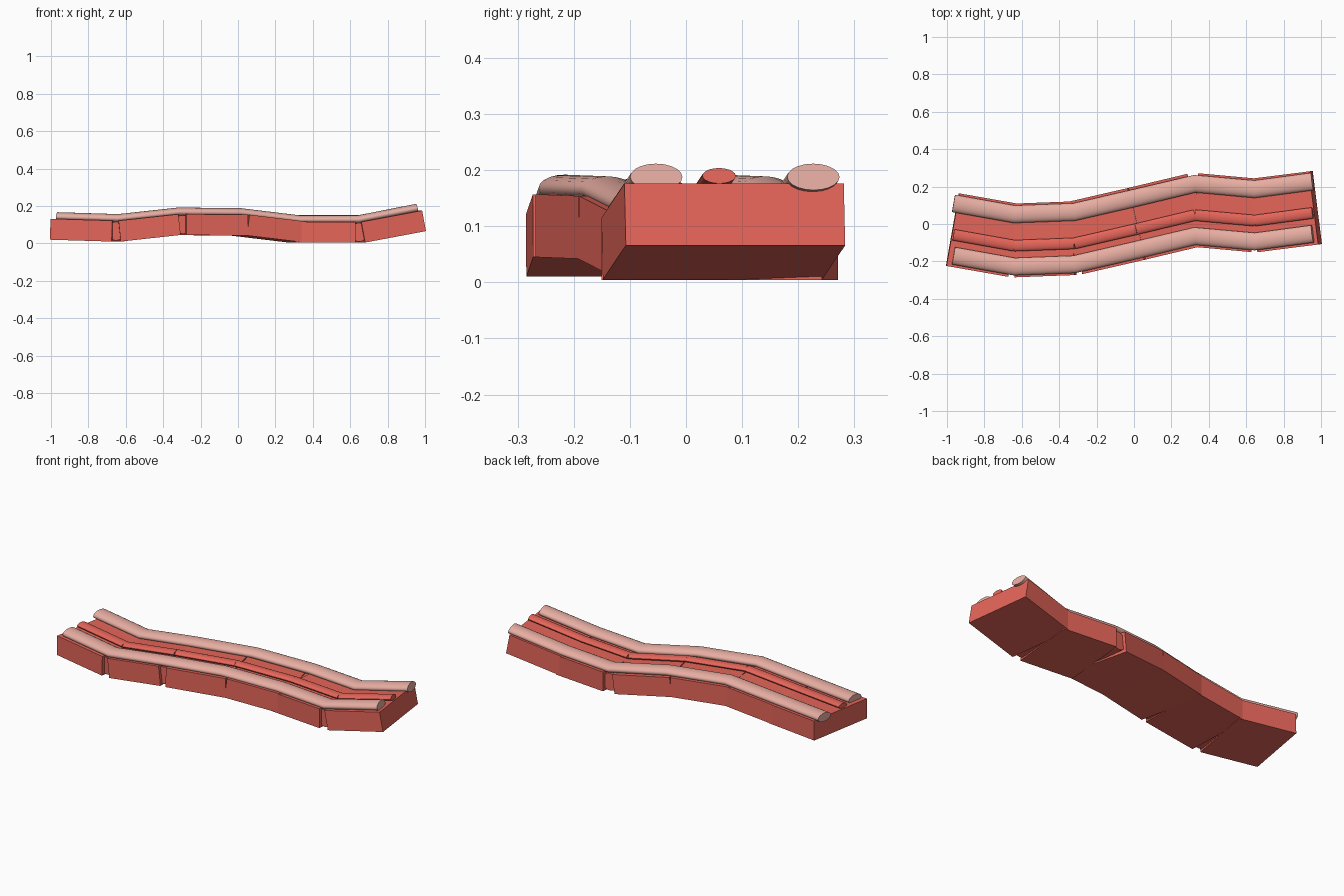
import bpy, bmesh, math
from mathutils import Vector, Matrix

if "Cube" in bpy.data.objects:
    bpy.data.objects.remove(bpy.data.objects["Cube"])

UP = Vector((0, 0, 1))
WIDTH, THICK = 0.394, 0.112

# Centre line of the winding deck
PATH = [Vector(p) for p in (
    (-0.97, -0.03, 0.076), (-0.64, -0.088, 0.066), (-0.32, -0.076, 0.101),
    (0.01, 0.0, 0.098), (0.325, 0.075, 0.06), (0.645, 0.046, 0.06),
    (0.97, 0.087, 0.121))]


def material(name, color):
    m = bpy.data.materials.new(name)
    m.diffuse_color = color
    m.use_nodes = True
    m.node_tree.nodes["Principled BSDF"].inputs["Base Color"].default_value = m.diffuse_color
    return m


RED = material("red", (0.78, 0.13, 0.10, 1))
PALE = material("pale_pink", (0.80, 0.42, 0.36, 1))


def frame(direction):
    # Forward, sideways and upward axes without roll
    f = direction.normalized()
    side = UP.cross(f).normalized()
    return f, side, f.cross(side)


def finish(name, bm, mat, smooth=False):
    bmesh.ops.recalc_face_normals(bm, faces=bm.faces)
    me = bpy.data.meshes.new(name)
    bm.to_mesh(me)
    bm.free()
    me.materials.append(mat)
    ob = bpy.data.objects.new(name, me)
    bpy.context.collection.objects.link(ob)
    if smooth:
        bpy.ops.object.select_all(action='DESELECT')
        ob.select_set(True)
        bpy.context.view_layer.objects.active = ob
        bpy.ops.object.shade_smooth_by_angle(angle=math.radians(35))
    return ob


def block(name, a, b):
    f, s, u = frame(b - a)
    mid, bm = (a + b) / 2, bmesh.new()
    rot = Matrix((f, s, u)).transposed().to_4x4()
    size = Matrix.Diagonal(((b - a).length, WIDTH, THICK, 1))
    bmesh.ops.create_cube(bm, size=1, matrix=Matrix.Translation(mid) @ rot @ size)
    return finish(name, bm, RED)


def tube(name, pts, rw, rh, mat, sides=20):
    # Elliptical profile swept along a line of points
    bm, rings, n = bmesh.new(), [], len(pts)
    for i, p in enumerate(pts):
        a = (pts[i] - pts[i - 1]).normalized() if i > 0 else Vector()
        b = (pts[i + 1] - pts[i]).normalized() if i < n - 1 else Vector()
        _, s, u = frame(a + b)
        rings.append([bm.verts.new(p + s * rw * math.cos(t) + u * rh * math.sin(t))
                      for t in (2 * math.pi * k / sides for k in range(sides))])
    for r0, r1 in zip(rings, rings[1:]):
        for k in range(sides):
            j = (k + 1) % sides
            bm.faces.new((r0[k], r0[j], r1[j], r1[k]))
    bm.faces.new(rings[0])
    bm.faces.new(rings[-1])
    return finish(name, bm, mat, True)


def offset(dy, dz):
    pts = [p + Vector((0, dy, THICK / 2 + dz)) for p in PATH]
    pts[0].x, pts[-1].x = -0.965, 0.955
    return pts


# Deck blocks
for i, (a, b) in enumerate(zip(PATH, PATH[1:])):
    block(f"deck_block_{i + 1}", a, b)

# Hinge rollers filling the gaps between blocks
for i in range(1, len(PATH) - 1):
    _, s, _ = frame(PATH[i + 1] - PATH[i - 1])
    tube(f"hinge_roller_{i}", [PATH[i] - s * 0.178, PATH[i] + s * 0.178], 0.05, 0.05, RED)

# Side rails
for name, dy in (("front_rail", -0.14), ("rear_rail", 0.14)):
    tube(name, offset(dy, 0.011), 0.047, 0.024, PALE)

# Centre strip, one piece per block
strip = offset(-0.028, 0.013)
for i, (a, b) in enumerate(zip(strip, strip[1:])):
    tube(f"centre_strip_{i + 1}", [a, b], 0.03, 0.014, RED)
